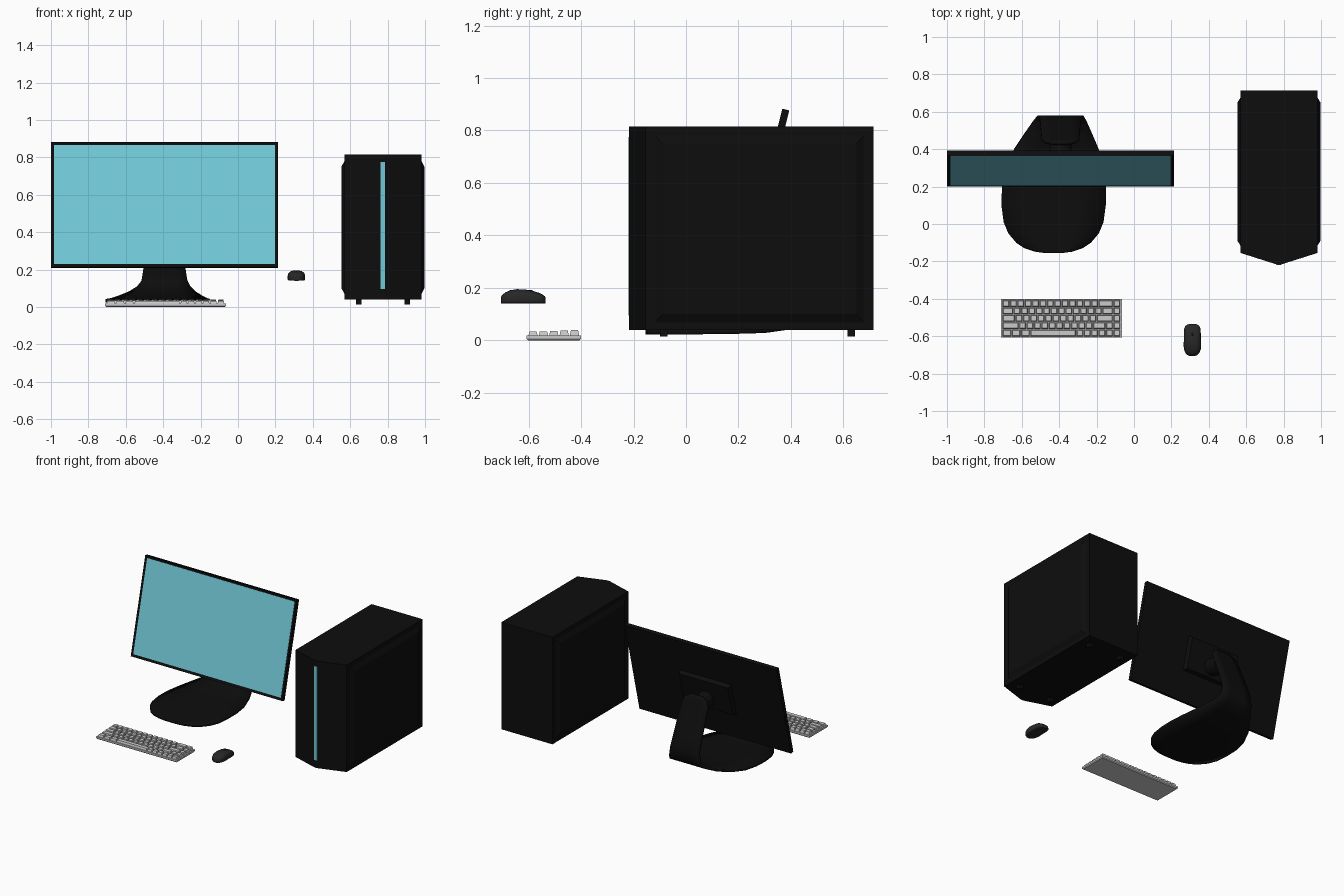
import bpy, bmesh, math
from mathutils import Matrix, Vector

if "Cube" in bpy.data.objects:
    bpy.data.objects.remove(bpy.data.objects["Cube"])


def material(name, r, g, b):
    m = bpy.data.materials.new(name)
    m.diffuse_color = (r, g, b, 1)
    m.use_nodes = True
    m.node_tree.nodes["Principled BSDF"].inputs["Base Color"].default_value = m.diffuse_color
    return m


BLACK = material("black_plastic", .004, .004, .004)
DARK = material("dark_plastic", .02, .02, .02)
CYAN = material("screen_cyan", .165, .58, .68)


def finish(name, bm, mat=None, smooth=False):
    bmesh.ops.recalc_face_normals(bm, faces=bm.faces)
    return link(name, bm, mat, smooth)


def link(name, bm, mat=None, smooth=False):
    me = bpy.data.meshes.new(name)
    bm.to_mesh(me)
    bm.free()
    ob = bpy.data.objects.new(name, me)
    bpy.context.collection.objects.link(ob)
    if mat:
        me.materials.append(mat)
    if smooth:
        bpy.ops.object.select_all(action='DESELECT')
        bpy.context.view_layer.objects.active = ob
        ob.select_set(True)
        bpy.ops.object.shade_smooth_by_angle(angle=math.radians(40))
    return ob


def add_box(bm, lo, hi):
    lo, hi = Vector(lo), Vector(hi)
    mx = Matrix.Translation((lo + hi) / 2) @ Matrix.Diagonal((*(hi - lo), 1))
    return bmesh.ops.create_cube(bm, size=1, matrix=mx)["verts"]


def box(name, lo, hi, mat=None):
    bm = bmesh.new()
    add_box(bm, lo, hi)
    return finish(name, bm, mat)


def loft(bm, rings):
    rows = [[bm.verts.new(p) for p in r] for r in rings]
    n = len(rows[0])
    for a, b in zip(rows, rows[1:]):
        for i in range(n):
            j = (i + 1) % n
            bm.faces.new((a[i], a[j], b[j], b[i]))
    bm.faces.new(rows[0])
    bm.faces.new(rows[-1])


# Monitor panel, leaning back, with an inset front for the bezel
W, H, T = 1.215, .69, .027
tilt = Matrix.Translation((-.393, .297, .545)) @ Matrix.Rotation(math.radians(-14), 4, 'X')
bm = bmesh.new()
add_box(bm, (-W / 2, -T / 2, -H / 2), (W / 2, T / 2, H / 2))
front = [f for f in bm.faces if f.calc_center_median().y < -T / 2 + .001]
bmesh.ops.inset_region(bm, faces=front, thickness=.016)
bmesh.ops.translate(bm, verts=front[0].verts, vec=(0, .004, 0))
finish("monitor_frame", bm, BLACK).matrix_world = tilt
box("monitor_screen", (-W / 2 + .016, -T / 2 + .002, -H / 2 + .018),
    (W / 2 - .016, 0, H / 2 - .016), CYAN).matrix_world = tilt

# Tapered mount on the back of the monitor
bm = bmesh.new()
loft(bm, [[(sx * w, y, sz * h - .02) for sx, sz in ((-1, -1), (1, -1), (1, 1), (-1, 1))]
          for y, w, h in ((T / 2 - .002, .205, .12), (T / 2 + .03, .195, .11))])
finish("monitor_mount", bm, BLACK).matrix_world = tilt

# Hinge between mount and neck
bm = bmesh.new()
bmesh.ops.create_cone(bm, cap_ends=True, segments=32, radius1=.06, radius2=.06, depth=.12,
                      matrix=Matrix.Translation((0, .085, -.055)) @ Matrix.Rotation(math.pi / 2, 4, 'X'))
finish("monitor_hinge", bm, BLACK, True).matrix_world = tilt

# Stand: one bent sheet, foot at the front and neck at the back (y, z, half width, centre x)
rows = [(-.155, .04, .05, -.43), (-.148, .04, .1, -.43), (-.13, .04, .155, -.43),
        (-.1, .04, .2, -.43), (-.05, .04, .242, -.43), (.01, .04, .267, -.43),
        (.1, .042, .279, -.43), (.2, .043, .278, -.428), (.3, .046, .262, -.423),
        (.4, .06, .225, -.415), (.48, .082, .18, -.405), (.54, .11, .143, -.397),
        (.563, .14, .123, -.393), (.563, .2, .113, -.393), (.53, .29, .108, -.393),
        (.48, .41, .104, -.393), (.445, .49, .1, -.393), (.432, .52, .085, -.393),
        (.422, .543, .045, -.393)]
bm = bmesh.new()
cols = [-1, -.5, 0, .5, 1]
grid = [[bm.verts.new((cx + w * c, y, z)) for c in cols] for y, z, w, cx in rows]
for a, b in zip(grid, grid[1:]):
    for i in range(len(cols) - 1):
        bm.faces.new((a[i], a[i + 1], b[i + 1], b[i]))
stand = link("monitor_stand", bm, BLACK, True)
mod = stand.modifiers.new("thickness", 'SOLIDIFY')
mod.thickness, mod.offset = .018, -1

# Computer case with a wedge shaped front
outline = [(.57, .715), (.57, -.155), (.765, -.217), (.785, -.217), (.98, -.155), (.98, .715)]
bm = bmesh.new()
loft(bm, [[(x, y, z) for x, y in outline] for z in (.04, .815)])
finish("case_body", bm, BLACK)
box("case_light_strip", (.763, -.22, .095), (.787, -.2, .775), CYAN)

# Raised side panels with chamfered edges
for side, name in ((-1, "left"), (1, "right")):
    bm = bmesh.new()
    loft(bm, [[(.775 + side * x, y, z) for y, z in ((y0, z0), (y1, z0), (y1, z1), (y0, z1))]
              for x, y0, y1, z0, z1 in ((.203, -.12, .68, .065, .785),
                                        (.222, -.09, .65, .1, .75))])
    finish("case_panel_" + name, bm, BLACK)

# Case feet
for x in (.645, .905):
    for y in (-.085, .63):
        box("case_foot", (x - .015, y - .015, .014), (x + .015, y + .015, .045), BLACK)

# Keyboard plate
bm = bmesh.new()
loft(bm, [[(sx * w - .388, sy * d - .504, z) for sx, sy in ((-1, -1), (1, -1), (1, 1), (-1, 1))]
          for z, w, d in ((0, .318, .098), (.006, .323, .104), (.018, .323, .104))])
finish("keyboard_base", bm)

# Keycaps: widths per row, back to front, 16 units each
U = .0395
layout = [[1] * 13 + [2, 1], [1.5] + [1] * 12 + [1.5, 1], [1.75] + [1] * 11 + [2.25, 1],
          [2.25] + [1] * 10 + [1.75, 1, 1], [1.25] * 3 + [6.25] + [1] * 6]
bm = bmesh.new()
for r, widths in enumerate(layout):
    x, y = -.388 - 8 * U, -.504 + (2 - r) * U
    top = .039 - r * .0015
    for w in widths:
        c = x + w * U / 2
        loft(bm, [[(c + sx * (w * U / 2 - g), y + sy * (U / 2 - g), z)
                   for sx, sy in ((-1, -1), (1, -1), (1, 1), (-1, 1))]
                  for z, g in ((.017, .002), (top, .006))])
        x += w * U
finish("keyboard_keys", bm)

# Mouse: rounded sections along y (y, half width, height)
secs = [(-.705, .016, .026), (-.7, .028, .034), (-.688, .038, .043), (-.67, .045, .051),
        (-.645, .047, .055), (-.615, .045, .054), (-.585, .045, .049), (-.56, .044, .041),
        (-.546, .038, .034), (-.538, .028, .028), (-.535, .018, .024)]


def section(y, w, h, n=24):
    ring = []
    for i in range(n):
        a = math.tau * i / n
        c, s = math.cos(a), math.sin(a)
        k = .7 if s > 0 else .4
        px = math.copysign(abs(c) ** k, c) * w
        pz = abs(s) ** k * (h - .016) if s > 0 else -abs(s) ** k * .016
        ring.append((.312 + px, y, .156 + pz))
    return ring


bm = bmesh.new()
loft(bm, [section(*s) for s in secs])
finish("mouse_body", bm, DARK, True)

# Mouse wheel
bm = bmesh.new()
bmesh.ops.create_cone(bm, cap_ends=True, segments=24, radius1=.02, radius2=.02, depth=.01,
                      matrix=Matrix.Translation((.312, -.593, .172)) @ Matrix.Rotation(math.pi / 2, 4, 'Y'))
finish("mouse_wheel", bm, BLACK, True)
